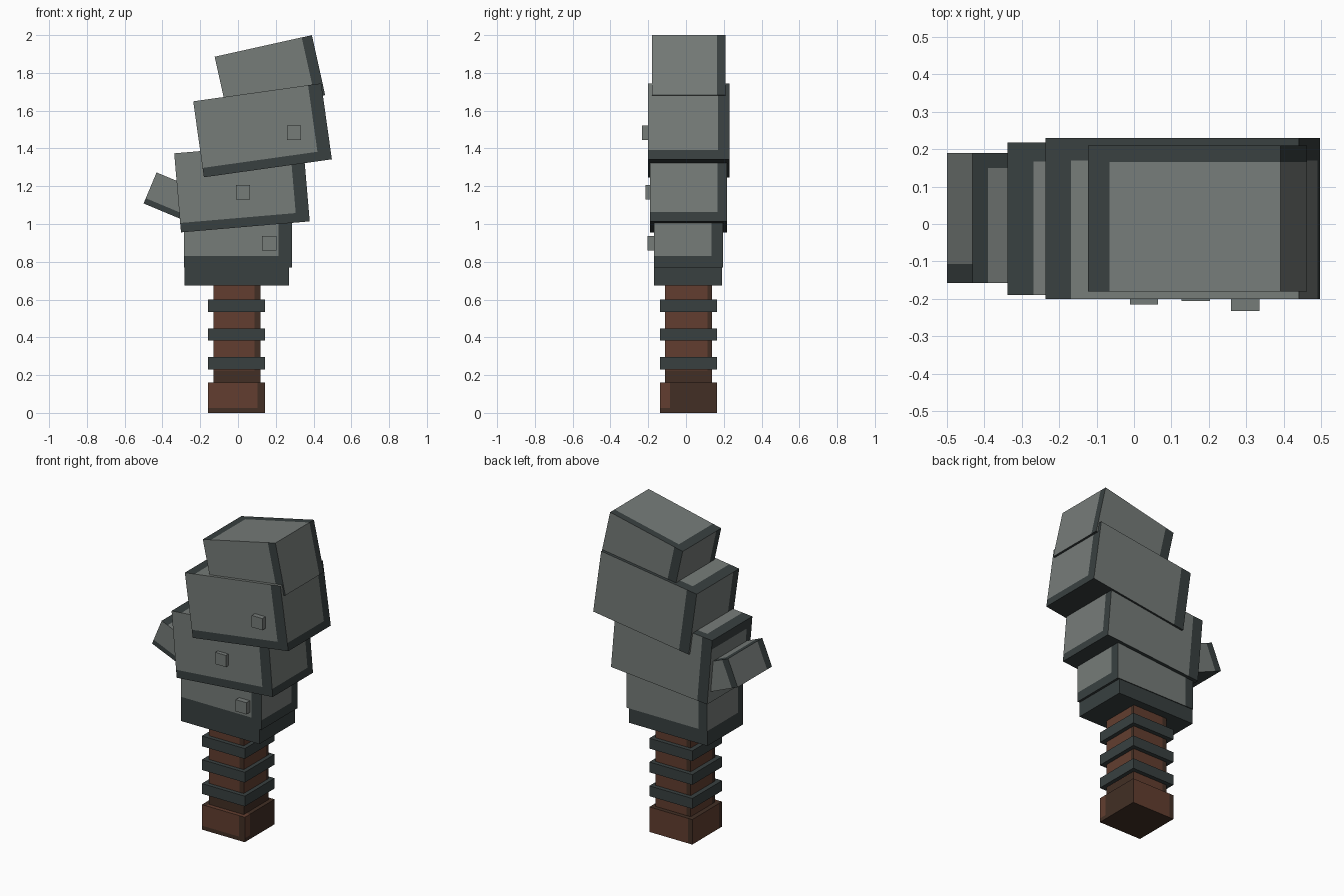
import bpy, bmesh, math
from mathutils import Matrix, Vector

if "Cube" in bpy.data.objects:
    bpy.data.objects.remove(bpy.data.objects["Cube"])


def material(name, rgb):
    m = bpy.data.materials.new(name)
    m.diffuse_color = (*rgb, 1)
    m.use_nodes = True
    m.node_tree.nodes["Principled BSDF"].inputs["Base Color"].default_value = m.diffuse_color
    return m


stone = material("light_stone", (0.18, 0.20, 0.19))
dark_stone = material("dark_stone", (0.04, 0.051, 0.051))
wood = material("brown_wood", (0.122, 0.048, 0.029))
dark_wood = material("dark_wood", (0.054, 0.028, 0.018))


def block(name, x, z, w, h, y0, y1, angle=0, mats=(stone, dark_stone),
          right=0, left=0, back=0, front=0, bottom=0, left_top=0, all_dark=False):
    """Box centred on (x, z), turned in the xz plane, with dark painted edge bands."""
    d, yc = y1 - y0, (y0 + y1) / 2
    bm = bmesh.new()
    bmesh.ops.create_cube(bm, size=1, matrix=Matrix.Diagonal((w, d, h, 1)))
    # Cut lines for the bands
    xr, xl = w / 2 - right, -w / 2 + left
    yb, yf = d / 2 - back, -d / 2 + front
    zb, zt = -h / 2 + bottom, h / 2 - left_top
    for size, axis, pos in ((right, 0, xr), (left, 0, xl), (back, 1, yb),
                            (front, 1, yf), (bottom, 2, zb), (left_top, 2, zt)):
        if size > 0:
            co, no = Vector((0, 0, 0)), Vector((0, 0, 0))
            co[axis], no[axis] = pos, 1
            bmesh.ops.bisect_plane(bm, geom=bm.verts[:] + bm.edges[:] + bm.faces[:],
                                   plane_co=co, plane_no=no)
    bm.normal_update()
    # Each side carries a band at its right-hand end; the underside is dark
    for f in bm.faces:
        n, c = f.normal, f.calc_center_median()
        if n.y < -0.5:
            dark = c.x > xr or c.z < zb
        elif n.x > 0.5:
            dark = c.y > yb or c.z < zb
        elif n.y > 0.5:
            dark = c.x < xl
        elif n.x < -0.5:
            dark = c.y < yf or c.z > zt
        elif n.z > 0.5:
            dark = c.x < xl or c.y > yb
        else:
            dark = True
        f.material_index = int(dark or all_dark)
    me = bpy.data.meshes.new(name)
    bm.to_mesh(me)
    bm.free()
    for m in mats:
        me.materials.append(m)
    ob = bpy.data.objects.new(name, me)
    ob.location = (x, yc, z)
    ob.rotation_euler = (0, -math.radians(angle), 0)
    bpy.context.collection.objects.link(ob)
    return ob


# Stacked, increasingly tilted head blocks
block("top_block", 0.169, 1.784, 0.527, 0.325, -0.18, 0.21, 12.5,
      right=0.055, left=0.06, back=0.045, front=0.05)
block("upper_block", 0.13, 1.496, 0.684, 0.406, -0.20, 0.23, 8,
      right=0.07, left=0.07, back=0.06, front=0.06, bottom=0.05)
block("middle_block", 0.021, 1.194, 0.684, 0.42, -0.19, 0.217, 4.9,
      right=0.07, left=0.07, back=0.05, front=0.05, bottom=0.05, left_top=0.06)
block("lower_block", 0, 0.905, 0.57, 0.27, -0.17, 0.195,
      right=0.07, left=0.06, back=0.06, front=0.05, bottom=0.06)
block("collar", -0.007, 0.723, 0.555, 0.096, -0.17, 0.19, all_dark=True)

# Side spike
block("spike", -0.327, 1.133, 0.30, 0.178, -0.157, 0.19, -22.7,
      left=0.045, back=0.04, front=0.05, bottom=0.03)

# Front studs
for i, (x, z, y0) in enumerate(((0.297, 1.483, -0.232), (0.027, 1.168, -0.215),
                                (0.165, 0.898, -0.205))):
    block(f"stud_{i + 1}", x, z, 0.075, 0.075, y0, -0.14)

# Handle
browns = (wood, dark_wood)
block("grip", -0.006, 0.42, 0.248, 0.54, -0.11, 0.138, mats=browns,
      right=0.03, left=0.03, back=0.025, front=0.03, bottom=0.075)
block("pommel", -0.008, 0.08, 0.304, 0.16, -0.137, 0.165, mats=browns,
      right=0.04, left=0.03, back=0.25, front=0.03, bottom=0.025)
for i, z in enumerate((0.262, 0.415, 0.567)):
    block(f"handle_ring_{i + 1}", -0.008, z, 0.304, 0.066, -0.137, 0.165, all_dark=True)
